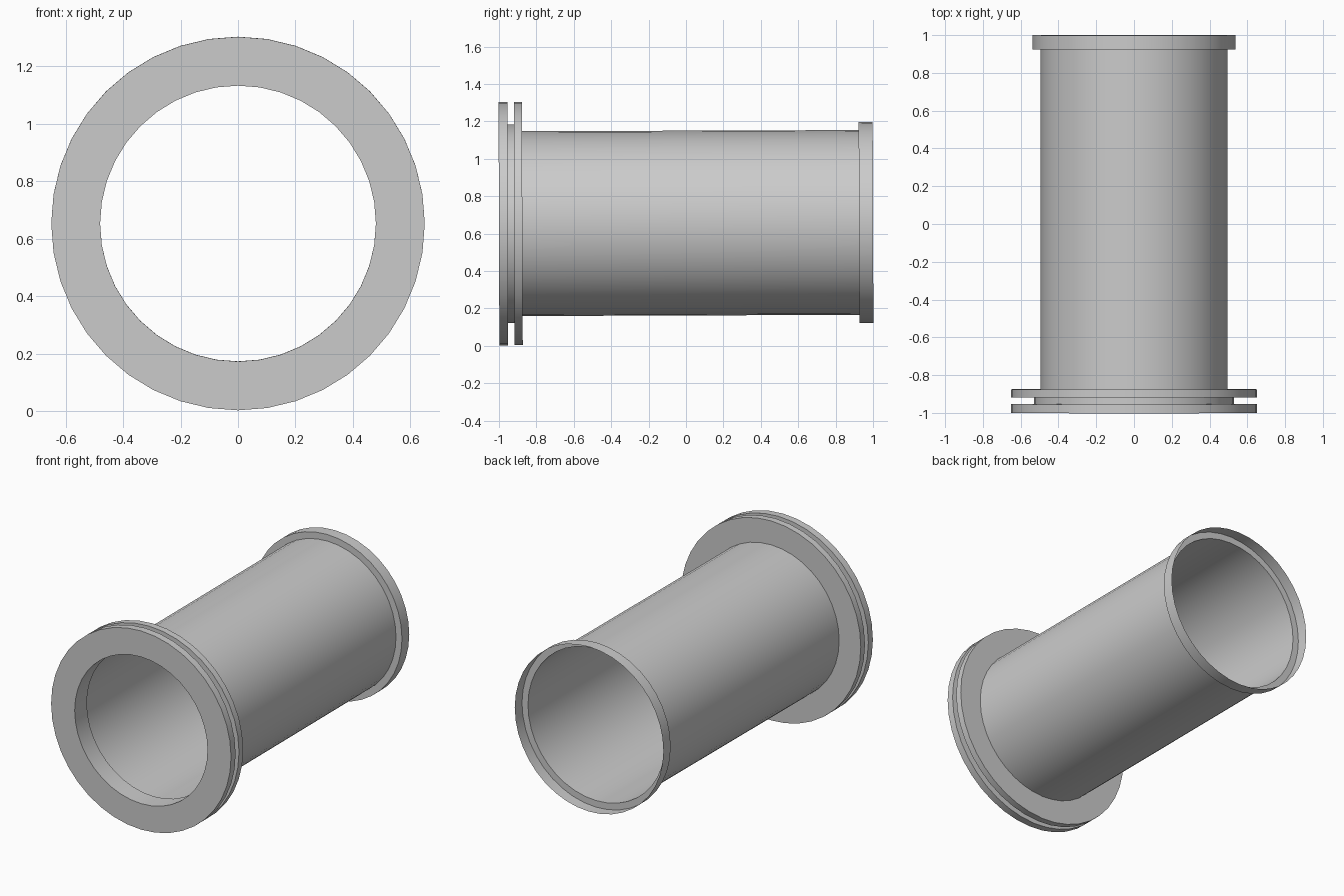
import bpy, bmesh, math

if "Cube" in bpy.data.objects:
    bpy.data.objects.remove(bpy.data.objects["Cube"])

SIDES = 40
CENTRE_Z = 0.654


def revolve(name, profile):
    """Spin a (radius, y) profile around the y axis."""
    bm = bmesh.new()
    rings = []
    for r, y in profile:
        rings.append([bm.verts.new((r * math.sin(2 * math.pi * i / SIDES), y,
                                    r * math.cos(2 * math.pi * i / SIDES)))
                      for i in range(SIDES)])
    for a, b in zip(rings, rings[1:]):
        for i in range(SIDES):
            j = (i + 1) % SIDES
            bm.faces.new((a[i], a[j], b[j], b[i]))
    bmesh.ops.remove_doubles(bm, verts=bm.verts, dist=1e-5)
    bmesh.ops.recalc_face_normals(bm, faces=bm.faces)
    mesh = bpy.data.meshes.new(name)
    bm.to_mesh(mesh)
    bm.free()
    ob = bpy.data.objects.new(name, mesh)
    bpy.context.collection.objects.link(ob)
    ob.location.z = CENTRE_Z
    bpy.ops.object.select_all(action='DESELECT')
    ob.select_set(True)
    bpy.context.view_layer.objects.active = ob
    bpy.ops.object.shade_smooth_by_angle(angle=math.radians(30))
    return ob


# Thin-walled tube with a wider open socket at the back
revolve("pipe_and_socket", [(0.494, -0.875), (0.494, 0.925),
                            (0.537, 0.925), (0.537, 1.0)])

# Double flange with a groove around it and a narrower bore
revolve("grooved_flange", [(0.494, -0.875), (0.65, -0.875), (0.65, -0.918),
                           (0.53, -0.918), (0.53, -0.953), (0.65, -0.953),
                           (0.65, -1.0), (0.48, -1.0), (0.48, -0.875),
                           (0.494, -0.875)])

# The whole fitting leans up very slightly towards the back
for ob in bpy.data.objects:
    ob.rotation_euler.x = math.radians(0.2)
    ob.location.z = CENTRE_Z + 0.002
